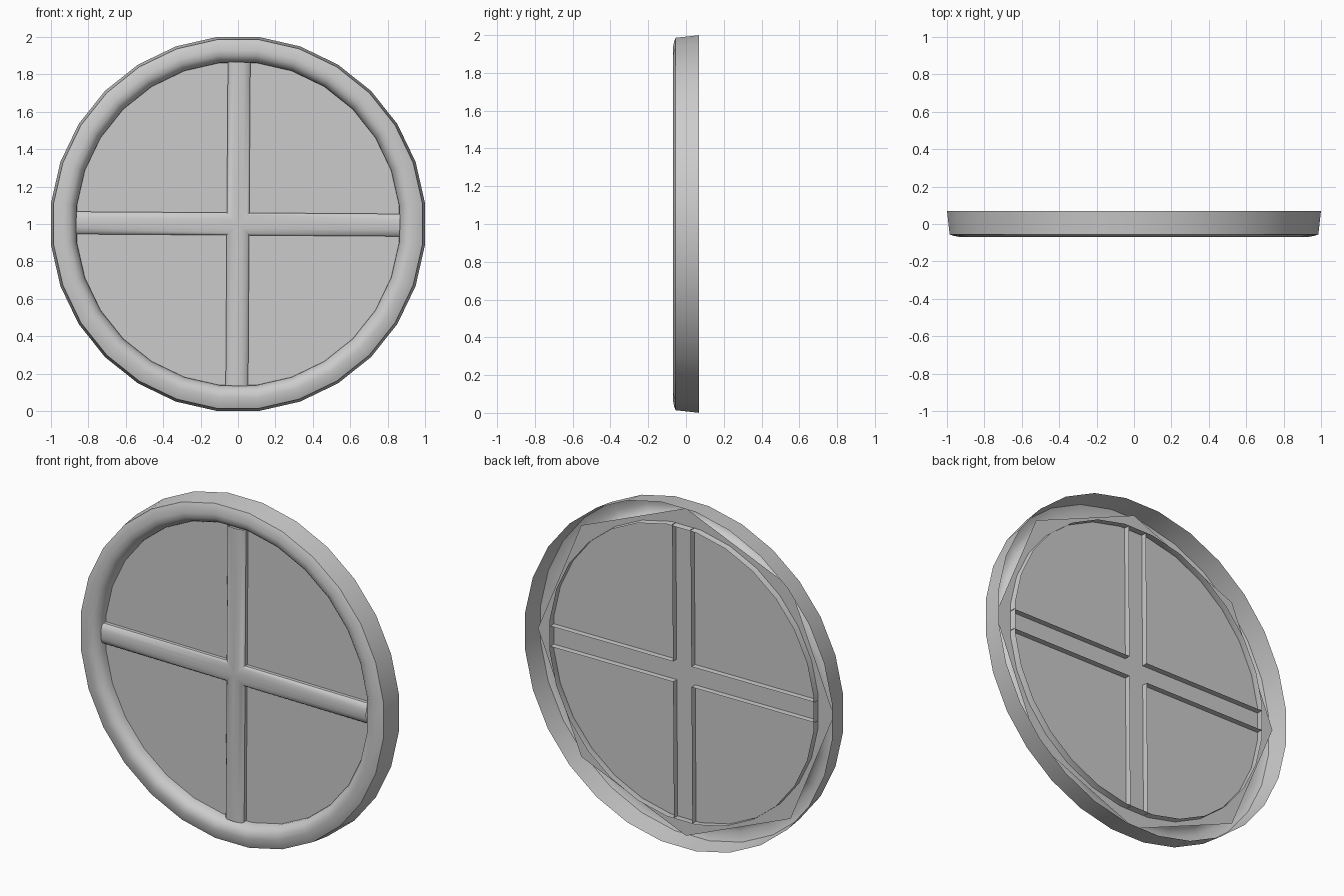
import bpy, bmesh, math
from mathutils import Matrix, Vector

if "Cube" in bpy.data.objects:
    bpy.data.objects.remove(bpy.data.objects["Cube"])

CENTRE = Matrix.Translation((0, 0, 1))


def finish(name, bm):
    bmesh.ops.remove_doubles(bm, verts=bm.verts, dist=0.0005)
    bmesh.ops.recalc_face_normals(bm, faces=bm.faces)
    # open shells: make the front faces look towards -y
    if sum(f.normal.y * f.calc_area() for f in bm.faces) > 0:
        bmesh.ops.reverse_faces(bm, faces=bm.faces)
    bm.transform(CENTRE)
    mesh = bpy.data.meshes.new(name)
    bm.to_mesh(mesh)
    bm.free()
    ob = bpy.data.objects.new(name, mesh)
    bpy.context.collection.objects.link(ob)
    bpy.ops.object.select_all(action='DESELECT')
    ob.select_set(True)
    bpy.context.view_layer.objects.active = ob
    bpy.ops.object.shade_smooth_by_angle(angle=math.radians(35))


def skin(bm, rows, closed=False):
    """Quads between successive rows of points."""
    vs = [[bm.verts.new(p) for p in row] for row in rows]
    pairs = list(zip(vs, vs[1:])) + ([(vs[-1], vs[0])] if closed else [])
    for a, b in pairs:
        for i in range(len(a) - 1):
            bm.faces.new((a[i], a[i + 1], b[i + 1], b[i]))


# Round frame: open-backed moulding swept around 28 sides (radius, y)
profile = [(1.006, 0.07), (0.992, -0.055), (0.975, -0.062), (0.935, -0.07),
           (0.905, -0.066), (0.882, -0.048), (0.868, -0.02), (0.866, 0.04)]
SIDES = 28
bm = bmesh.new()
rows = []
for k in range(SIDES):
    a = 2 * math.pi * (k + 0.5) / SIDES
    rows.append([(r * math.sin(a), y, r * math.cos(a)) for r, y in profile])
skin(bm, rows, closed=True)
finish("round_frame", bm)

# Glazing bars: four mitred, open-backed arms (half width, y)
half = [(0.06, 0.035), (0.06, -0.02), (0.048, -0.034), (0.025, -0.04)]
section = [(-w, y) for w, y in half] + [(0, -0.042)] + [(w, y) for w, y in reversed(half)]
bm = bmesh.new()
for k in range(4):
    rot = Matrix.Rotation(k * math.pi / 2 + math.radians(0.4), 3, 'Y')
    inner = [rot @ Vector((w, y, abs(w))) for w, y in section]
    outer = [rot @ Vector((w, y, 0.865)) for w, y in section]
    skin(bm, [inner, outer])
finish("glazing_bars", bm)

# Pane: flat eight-sided sheet whose corners hide behind the frame
bm = bmesh.new()
bm.faces.new([bm.verts.new((0.965 * math.sin(k * math.pi / 4), 0.0,
                            0.965 * math.cos(k * math.pi / 4))) for k in range(8)])
finish("pane", bm)
